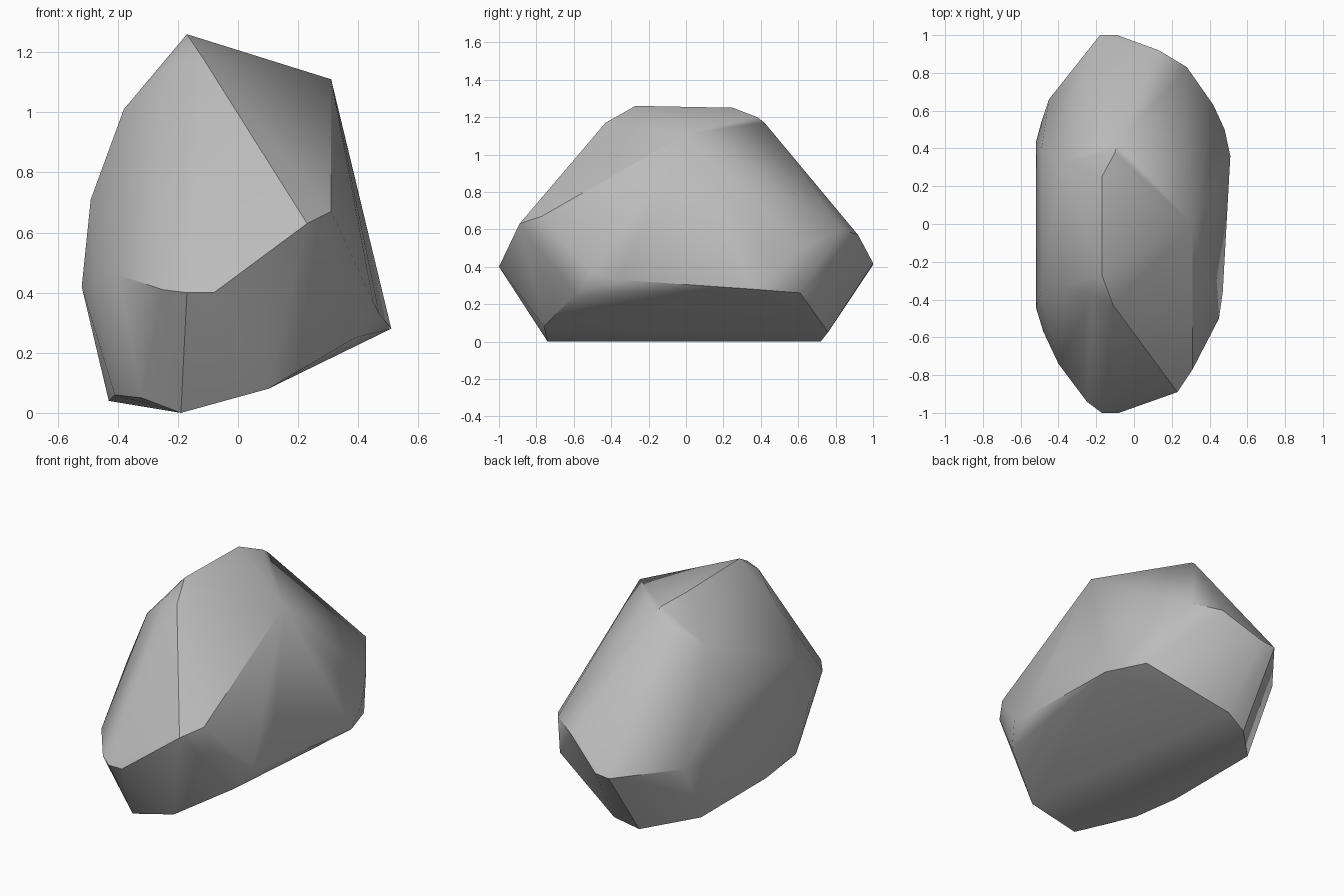
import bpy
import bmesh
import math

# Remove the default object only
default_cube = bpy.data.objects.get("Cube")
if default_cube:
    bpy.data.objects.remove(default_cube, do_unlink=True)


def make_material(name, color):
    material = bpy.data.materials.new(name)
    material.use_nodes = True
    material.diffuse_color = color
    shader = material.node_tree.nodes["Principled BSDF"]
    shader.inputs["Base Color"].default_value = color
    shader.inputs["Roughness"].default_value = 0.9
    return material


def make_boulder(name, corner_groups, material, unit, crease_angle):
    """Wrap a tight convex skin around the chiselled corners."""
    mesh = bpy.data.meshes.new(name)
    bm = bmesh.new()
    for corners in corner_groups:
        for corner in corners:
            bm.verts.new([value * unit for value in corner])
    hull = bmesh.ops.convex_hull(bm, input=bm.verts, use_existing_faces=False)
    leftovers = set(hull["geom_interior"] + hull["geom_unused"])
    loose = [item for item in leftovers
             if isinstance(item, bmesh.types.BMVert) and not item.link_faces]
    bmesh.ops.delete(bm, geom=loose, context="VERTS")
    bmesh.ops.recalc_face_normals(bm, faces=bm.faces)
    bm.to_mesh(mesh)
    bm.free()
    mesh.materials.append(material)
    boulder = bpy.data.objects.new(name, mesh)
    bpy.context.collection.objects.link(boulder)
    bpy.ops.object.select_all(action="DESELECT")
    boulder.select_set(True)
    bpy.context.view_layer.objects.active = boulder
    bpy.ops.object.shade_smooth_by_angle(angle=math.radians(crease_angle))
    return boulder


# Corners of the rock in hundredths of a unit
summit = [(-17, -27, 126), (-17, 25, 125), (-10, 38, 120), (-9, 42, 117),
          (-11, -43, 117), (-22, -38, 117), (31, 0, 111)]
left_flank = [(-38, -33, 101), (-38, 33, 101), (-49, -36, 71), (-49, 40, 70),
              (-52, -44, 42), (-52, 43, 42), (-48, -57, 44), (-49, 54, 40),
              (-45, 66, 41)]
front_nose = [(-40, -74, 46), (-25, -94, 41), (-17, -100, 40), (-8, -100, 40),
              (23, -89, 63), (31, -77, 67)]
right_flank = [(45, -50, 37), (47, -36, 33), (51, 36, 28), (48, 50, 37),
               (42, 63, 51)]
back_nose = [(28, 83, 60), (13, 92, 57), (-9, 100, 42), (-18, 100, 41)]
underside = [(-43, 47, 4), (-43, -15, 4), (-41, -47, 6), (-32, -64, 5),
             (-19, -74, 0), (-19, 72, 0), (-5, 76, 5), (10, -76, 8),
             (39, -59, 25), (42, 61, 26)]

stone_grey = make_material("stone grey", (0.5, 0.5, 0.5, 1))
make_boulder("boulder", [summit, left_flank, front_nose, right_flank,
                         back_nose, underside], stone_grey, 0.01, 35)
